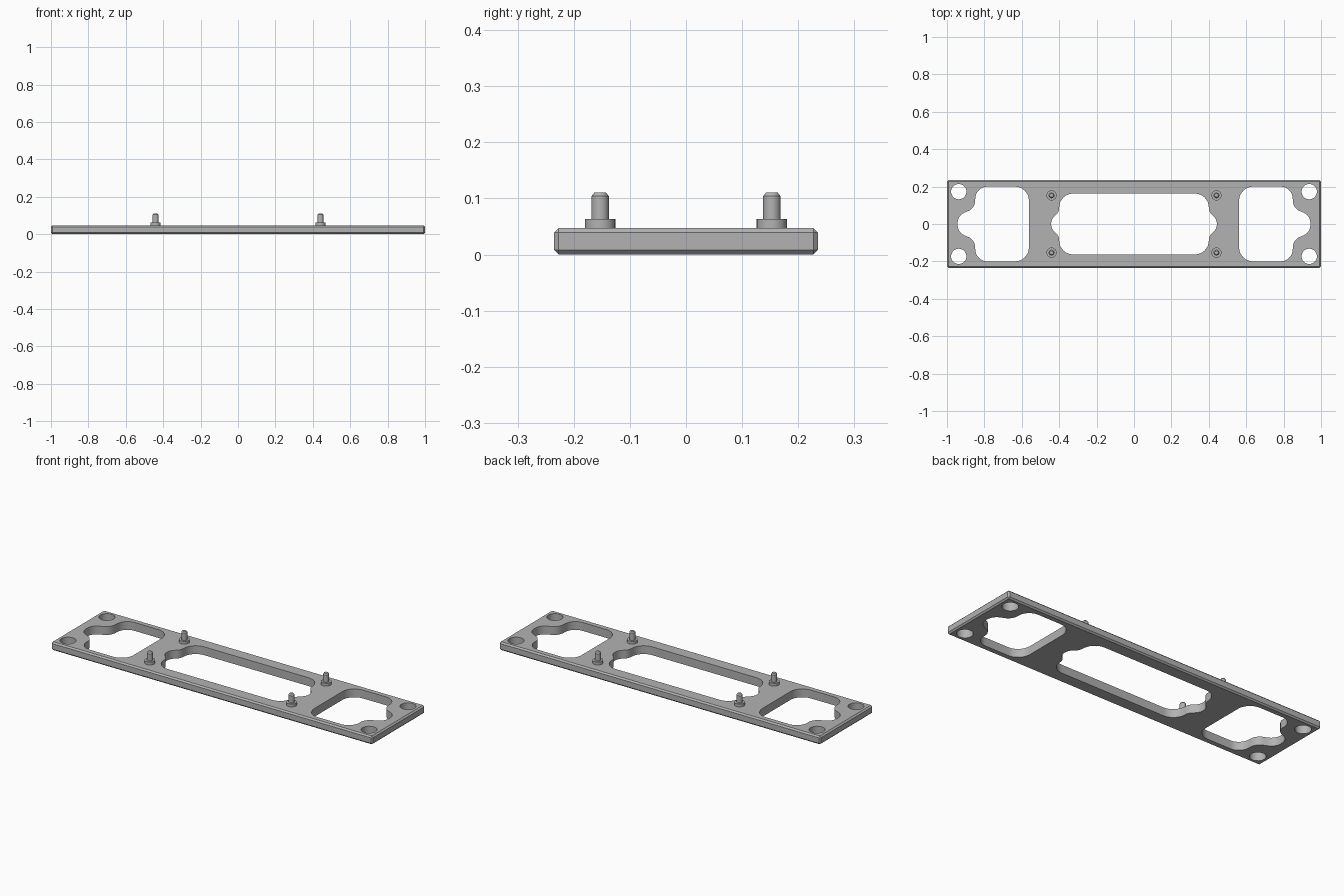
import bpy, bmesh, math
from mathutils import Vector

if "Cube" in bpy.data.objects:
    bpy.data.objects.remove(bpy.data.objects["Cube"], do_unlink=True)

HALF_X, HALF_Y, HEIGHT = 1.0, 0.235, 0.047
CHAMFER = 0.008

grey = bpy.data.materials.new("plain grey")
grey.use_nodes = True
grey.diffuse_color = (0.45, 0.45, 0.45, 1)
grey.node_tree.nodes["Principled BSDF"].inputs["Base Color"].default_value = grey.diffuse_color


def add_object(name, bm):
    bm.normal_update()
    bmesh.ops.recalc_face_normals(bm, faces=bm.faces[:])
    mesh = bpy.data.meshes.new(name)
    bm.to_mesh(mesh)
    bm.free()
    mesh.materials.append(grey)
    obj = bpy.data.objects.new(name, mesh)
    bpy.context.collection.objects.link(obj)
    return obj


def arc(centre, radius, start, sweep, steps):
    angles = [start + sweep * i / steps for i in range(steps + 1)]
    return [centre + radius * Vector((math.cos(t), math.sin(t))) for t in angles]


def circle(x, y, radius, sides=32):
    return arc(Vector((x, y)), radius, 0, math.tau, sides)[:-1]


def rounded(corners):
    """Outline of a polygon whose corners (x, y, radius) become arcs."""
    outline = []
    for i, (x, y, radius) in enumerate(corners):
        corner = Vector((x, y))
        a = (Vector(corners[i - 1][:2]) - corner).normalized()
        b = (Vector(corners[(i + 1) % len(corners)][:2]) - corner).normalized()
        half = a.angle(b) / 2
        centre = corner + (a + b).normalized() * radius / math.sin(half)
        start = corner + a * radius / math.tan(half) - centre
        end = corner + b * radius / math.tan(half) - centre
        first = math.atan2(start.y, start.x)
        sweep = math.remainder(math.atan2(end.y, end.x) - first, math.tau)
        outline += arc(centre, radius, first, sweep, 8)
    return outline


def add_walls(bm, levels):
    """Bridge a list of (outline, height) rings and return the rings."""
    rings = [[bm.verts.new((p.x, p.y, z)) for p in outline] for outline, z in levels]
    for low, high in zip(rings, rings[1:]):
        for i in range(len(low)):
            bm.faces.new((low[i - 1], low[i], high[i], high[i - 1]))
    return rings


def mirror_y(half):
    return half + [(x, -y, r) for x, y, r in reversed(half)]


# Openings: centre window, two end windows, four corner holes
centre_end = mirror_y([(0.40, 0.163, 0.075), (0.40, 0.065, 0.05), (0.443, 0.025, 0.055)])
centre_window = centre_end + [(-x, -y, r) for x, y, r in centre_end]
end_window = mirror_y([(0.562, 0.2, 0.075), (0.847, 0.2, 0.065),
                       (0.85, 0.085, 0.06), (0.943, 0.045, 0.06)])
openings = [rounded(centre_window)]
for side in (-1, 1):
    openings.append(rounded([(side * x, y, r) for x, y, r in end_window]))
    for end in (-1, 1):
        openings.append(circle(side * 0.937, end * 0.173, 0.041))

# Plate rim: a box chamfered on every edge, without its top and bottom
bm = bmesh.new()
for sx in (-1, 1):
    for sy in (-1, 1):
        for sz in (-1, 1):
            for inset in ((0, 1, 1), (1, 0, 1), (1, 1, 0)):
                bm.verts.new((sx * (HALF_X - CHAMFER * inset[0]),
                              sy * (HALF_Y - CHAMFER * inset[1]),
                              HEIGHT / 2 + sz * (HEIGHT / 2 - CHAMFER * inset[2])))
bmesh.ops.convex_hull(bm, input=bm.verts[:])


def lies_at(element, z):
    return all(abs(v.co.z - z) < 0.0001 for v in element.verts)


caps = [f for f in bm.faces if lies_at(f, 0) or lies_at(f, HEIGHT)]
bmesh.ops.delete(bm, geom=caps, context='FACES')

# Opening walls, then top and bottom filled around them
for outline in openings:
    add_walls(bm, [(outline, 0), (outline, HEIGHT)])
for z in (0, HEIGHT):
    bmesh.ops.triangle_fill(bm, edges=[e for e in bm.edges if lies_at(e, z)],
                            use_beauty=True, normal=(0, 0, 1))
parts = [add_object("plate", bm)]

# Stepped locating pins, turned from a profile of (radius, height)
pin_profile = [(0.027, HEIGHT - 0.005), (0.027, 0.063), (0.0155, 0.063),
               (0.0155, 0.104), (0.010, 0.111)]
for side, x in (("left", 0.441), ("right", -0.441)):
    for end, y in (("front", -0.153), ("back", 0.153)):
        bm = bmesh.new()
        rings = add_walls(bm, [(circle(x, y, r), z) for r, z in pin_profile])
        bm.faces.new(rings[0][::-1])
        bm.faces.new(rings[-1])
        parts.append(add_object(f"{end}_{side}_pin", bm))

# Smooth the round walls, keep edges crisp
bpy.ops.object.select_all(action='DESELECT')
for part in parts:
    part.select_set(True)
bpy.context.view_layer.objects.active = parts[0]
bpy.ops.object.shade_smooth_by_angle(angle=math.radians(30))
